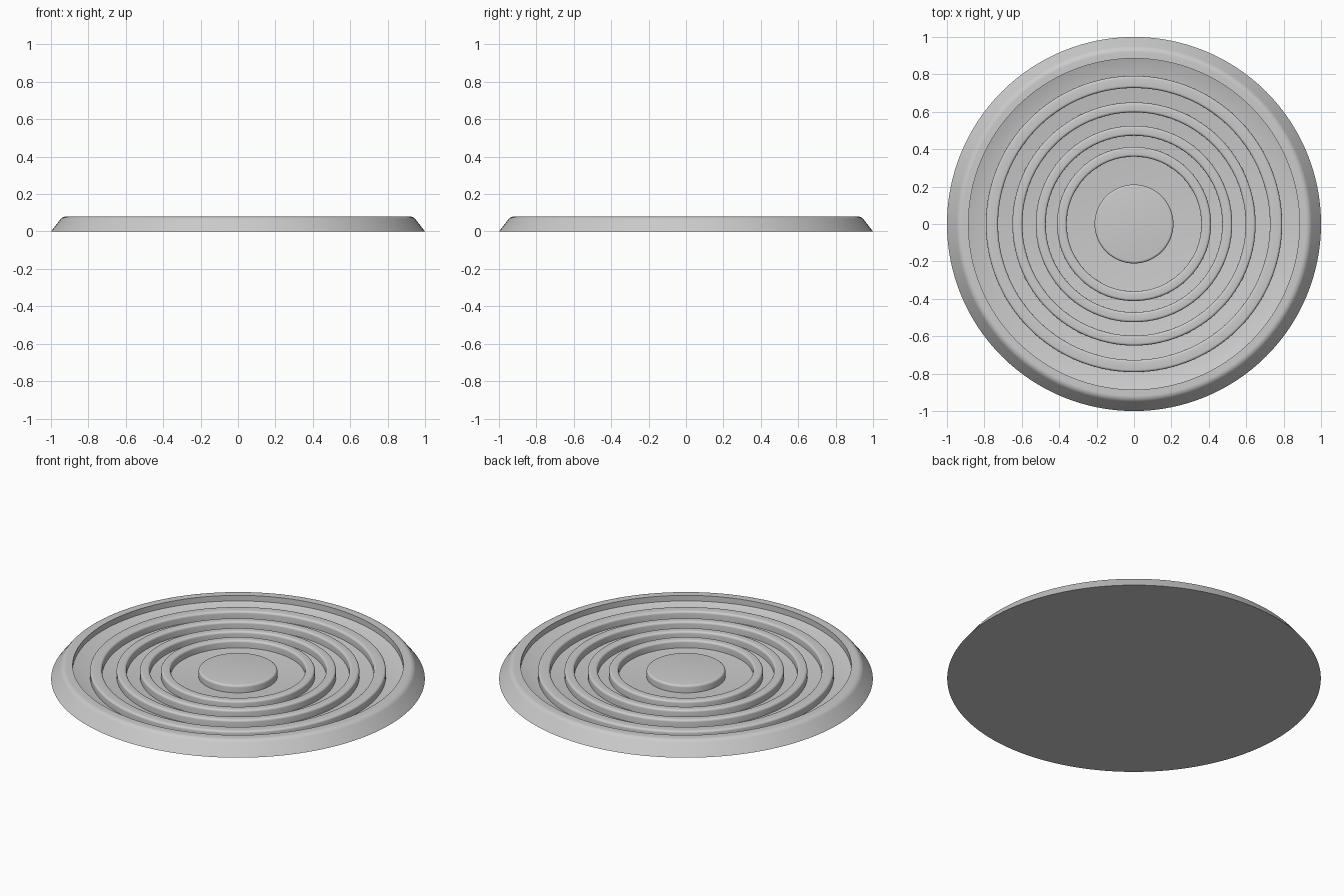
import bpy, bmesh, math

if "Cube" in bpy.data.objects:
    bpy.data.objects.remove(bpy.data.objects["Cube"])

SEGMENTS = 128
FLOOR = 0.015
TOP = 0.059


def corner(cr, cz, radius, a0, a1, steps=5):
    """Arc points in the (r, z) plane, angles in degrees."""
    pts = []
    for i in range(steps + 1):
        a = math.radians(a0 + (a1 - a0) * i / steps)
        pts.append((cr + radius * math.cos(a), cz + radius * math.sin(a)))
    return pts


def lathe(name, profile):
    """Revolve an (r, z) profile around the z axis."""
    bm = bmesh.new()
    verts = [bm.verts.new((r, 0, z)) for r, z in profile]
    edges = [bm.edges.new(pair) for pair in zip(verts, verts[1:])]
    bmesh.ops.spin(bm, geom=verts + edges, cent=(0, 0, 0), axis=(0, 0, 1),
                   angle=2 * math.pi, steps=SEGMENTS, use_duplicate=False)
    bmesh.ops.remove_doubles(bm, verts=bm.verts, dist=1e-5)
    bmesh.ops.recalc_face_normals(bm, faces=bm.faces)
    for f in bm.faces:
        f.smooth = True
    mesh = bpy.data.meshes.new(name)
    bm.to_mesh(mesh)
    bm.free()
    mesh.set_sharp_from_angle(angle=math.radians(35))
    obj = bpy.data.objects.new(name, mesh)
    bpy.context.collection.objects.link(obj)
    return obj


# Tray: flat base, sloping rim with a rounded shoulder, stepped inner wall, floor
tray = [(0, 0), (1.0, 0)]
tray += corner(0.918, 0.04, 0.04, 37, 90, 8)
tray += [(0.885, 0.08), (0.885, 0.047), (0.79, FLOOR), (0, FLOOR)]
lathe("tray", tray)

# Concentric raised ribs with rounded top edges
b = 0.013
for i, (r0, r1) in enumerate([(0.36, 0.412), (0.472, 0.525),
                              (0.597, 0.65), (0.727, 0.792)]):
    rib = [(r1, FLOOR - 0.003)]
    rib += corner(r1 - b, TOP - b, b, 0, 90)
    rib += corner(r0 + b, TOP - b, b, 90, 180)
    rib += [(r0, FLOOR - 0.003), (r1, FLOOR - 0.003)]
    lathe(f"rib_{i + 1}", rib)

# Raised centre disc
disc = [(0, FLOOR - 0.003), (0.211, FLOOR - 0.003)]
disc += corner(0.211 - b, TOP - b, b, 0, 90)
disc += [(0, TOP)]
lathe("centre_disc", disc)
